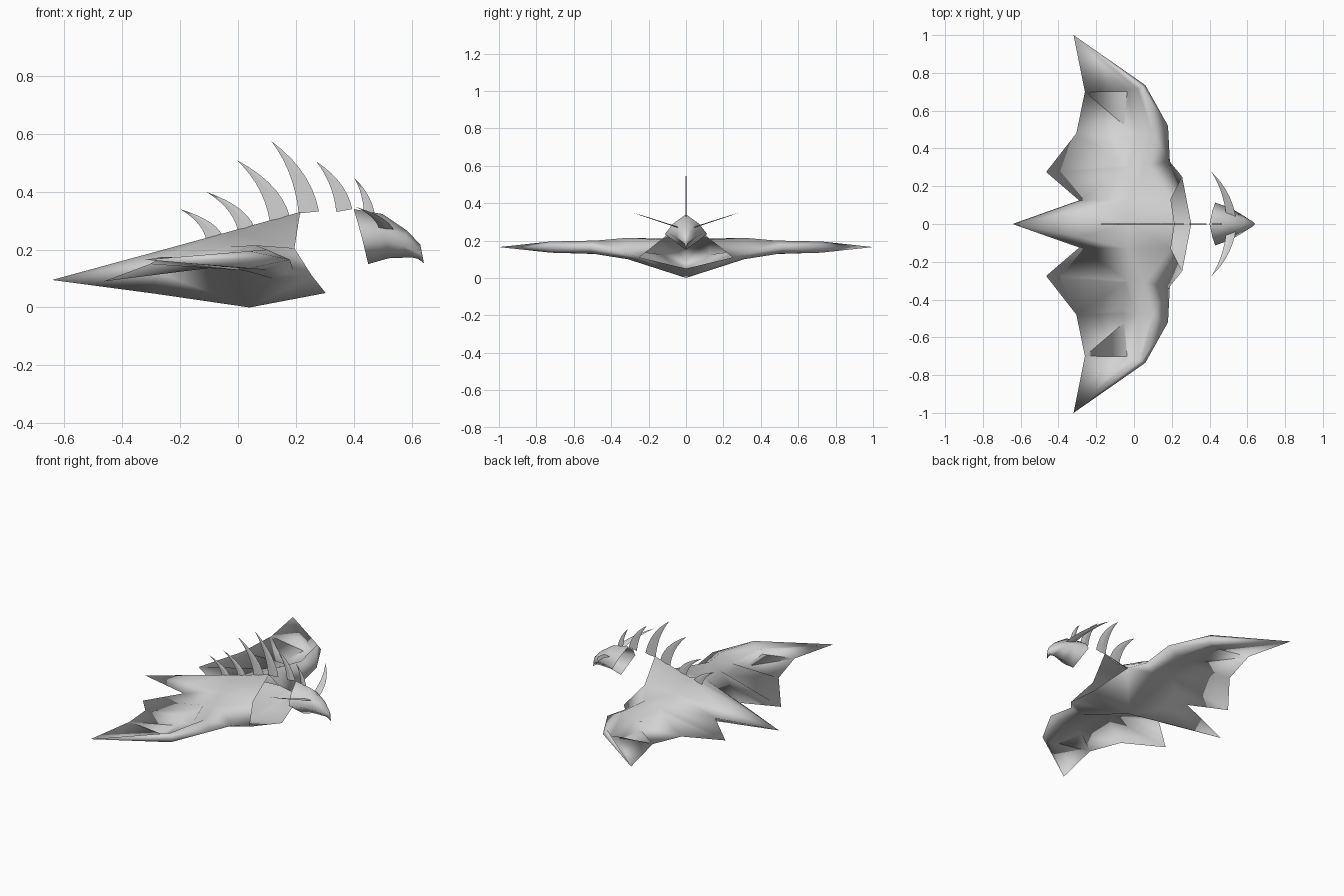
import bpy, bmesh, math
from mathutils import Vector

if "Cube" in bpy.data.objects:
    bpy.data.objects.remove(bpy.data.objects["Cube"])

grey = bpy.data.materials.new("grey hide")
grey.diffuse_color = (0.65, 0.65, 0.65, 1)
grey.use_nodes = True
grey.node_tree.nodes["Principled BSDF"].inputs["Base Color"].default_value = grey.diffuse_color


def make(name, polys, mirror=True, smooth=180):
    """Object from polygons given as point tuples, optionally mirrored in y."""
    bm = bmesh.new()
    for side in ((1, -1) if mirror else (1,)):
        for poly in polys:
            pts = [Vector((x, y * side, z)) for x, y, z in poly]
            bm.faces.new([bm.verts.new(p) for p in pts])
    bmesh.ops.remove_doubles(bm, verts=bm.verts[:], dist=0.0008)
    bmesh.ops.dissolve_degenerate(bm, edges=bm.edges[:], dist=0.0005)
    bmesh.ops.recalc_face_normals(bm, faces=bm.faces[:])
    bmesh.ops.triangulate(bm, faces=bm.faces[:])
    me = bpy.data.meshes.new(name)
    bm.to_mesh(me)
    bm.free()
    me.materials.append(grey)
    ob = bpy.data.objects.new(name, me)
    bpy.context.collection.objects.link(ob)
    bpy.ops.object.select_all(action='DESELECT')
    ob.select_set(True)
    bpy.context.view_layer.objects.active = ob
    bpy.ops.object.shade_smooth_by_angle(angle=math.radians(smooth))
    return ob


def strips(rows):
    """Quads between neighbouring rows of points."""
    return [(a[i], a[i + 1], b[i + 1], b[i])
            for a, b in zip(rows, rows[1:]) for i in range(len(a) - 1)]


# Wing sections: trailing edge, hinge, arm top, leading edge, arm underside, lower hinge
root = [(-.465, .275, .09), (-.03, .30, .188), (.06, .31, .215),
        (.19, .33, .13), (.12, .31, .10), (-.03, .28, .145)]
elbow = [(-.305, .48, .15), (.02, .48, .155), (.10, .48, .20),
         (.18, .52, .165), (.10, .50, .13), (.02, .48, .128)]
wrist = [(-.26, .70, .175), (.02, .715, .155), (.04, .725, .195),
         (.06, .735, .165), (.04, .72, .135), (.02, .715, .135)]
tip = [(-.32, 1.0, .165)] * 6
# Spar ends, where each membrane panel steps below the one before it
sink_root, spar_in = (-.05, .312, .158), (-.06, .455, .168)
spar_low, spar_out, sink_out = (-.06, .475, .138), (-.04, .71, .165), (-.04, .70, .142)

wing = []
for a, b in ((root, elbow), (elbow, wrist)):
    wing += strips([a[1:], b[1:]])                      # arm
    wing.append((a[5], b[5], b[0], a[0]))               # lower membrane
wing += [(root[0], root[1], sink_root),                 # inner panel
         (root[0], sink_root, spar_in, elbow[0]), (sink_root, root[1], elbow[1], spar_in),
         (elbow[0], spar_in, spar_low), (spar_in, elbow[1], spar_low),
         (elbow[0], spar_low, sink_out, wrist[0]),      # outer panel
         (spar_low, elbow[1], wrist[1], sink_out),
         (wrist[0], sink_out, spar_out), (sink_out, wrist[1], spar_out),
         (wrist[0], spar_out, tip[0]), (spar_out, wrist[1], tip[0])]
wing += [(wrist[i], wrist[(i + 1) % 6], tip[0]) for i in range(1, 6)]

# Body: open shell from the tail tip to the neck and chest rim
tail = (-.643, 0, .095)
d1, m1, s1, k1 = (-.29, 0, .191), (-.29, .07, .165), (-.29, .125, .125), (-.29, 0, .048)
d2, m2, k2 = (-.03, 0, .262), (-.03, .13, .21), (.04, 0, 0)
d3, m3, rim, k3 = (.215, 0, .33), (.195, .13, .205), (.255, .25, .11), (.303, 0, .05)
spike, hinge, arm, lead, under, low = root
body = [
    (tail, d1, m1), (tail, m1, s1), (tail, s1, k1),
    (d1, d2, m2, m1), (m1, m2, hinge, s1), (s1, hinge, spike), (s1, spike, low),
    (d2, d3, m3, m2), (m2, m3, arm, hinge), (m3, rim, lead, arm),
    (rim, under, lead), (rim, k3, k2, under), (under, k2, low), (low, k2, k1, s1)]
make("body_and_wings", body + wing)

# Head: top, cheek and jaw points from the open back to the beak
beak = [(.63, 0, .217), (.632, .008, .20), (.632, .01, .185), (.622, 0, .168)]
head = strips([
    [(.40, 0, .34), (.415, .07, .29), (.43, .113, .235), (.45, 0, .15)],
    [(.50, 0, .323), (.51, .05, .28), (.51, .085, .235), (.52, 0, .17)],
    [(.585, 0, .265), (.58, .03, .25), (.57, .05, .215), (.60, 0, .173)], beak])
head += [(beak[i], beak[i + 1], (.643, 0, .153)) for i in range(3)]
make("head", head)


def blade(rear, front, point, n=7):
    """Curved blade outline in 2D: rear and front base corners swept to a point."""
    rear, front, point = Vector(rear), Vector(front), Vector(point)

    def curve(a, lean):
        c = Vector((a.x * (1 - lean) + point.x * lean, a.y * .42 + point.y * .58))
        return [a * (1 - t) ** 2 + c * 2 * t * (1 - t) + point * t * t
                for t in (i / n for i in range(n + 1))]
    return curve(rear, .16), curve(front, .16)


def blade_polys(base, place, thick=.003):
    """Thin two-sided blade with a slightly raised middle."""
    ra, fr = base
    mid = [(a + b) / 2 for a, b in zip(ra, fr)]
    n = len(ra) - 1
    polys = []
    for s in (1, -1):
        rows = [[place(a, 0), place(m, s * thick * (1 - i / n) ** .4), place(b, 0)]
                for i, (a, m, b) in enumerate(zip(ra, mid, fr))]
        polys += strips(rows)
    return polys


# Back spines: rear base, front base, point in side profile
spines = [((-.11, .235), (-.055, .25), (-.20, .34)), ((0, .265), (.055, .28), (-.11, .40)),
          ((.11, .295), (.18, .312), (-.005, .51)), ((.21, .325), (.28, .332), (.115, .575)),
          ((.34, .33), (.395, .34), (.27, .505)), ((.435, .335), (.475, .312), (.40, .45))]
for i, s in enumerate(spines):
    make(f"back_spine_{i + 1}", blade_polys(blade(*s), lambda p, o: (p.x, o, p.y)),
         mirror=False, smooth=10)

# Horns: the same blade, swept outward and slightly up from the brow
ca, sa = math.cos(math.radians(18)), math.sin(math.radians(18))
horn = blade((.49, .03), (.54, .03), (.41, .29))
make("horns", blade_polys(horn, lambda p, o: (p.x, p.y * ca - o * sa, .257 + p.y * sa + o * ca)),
     smooth=10)
